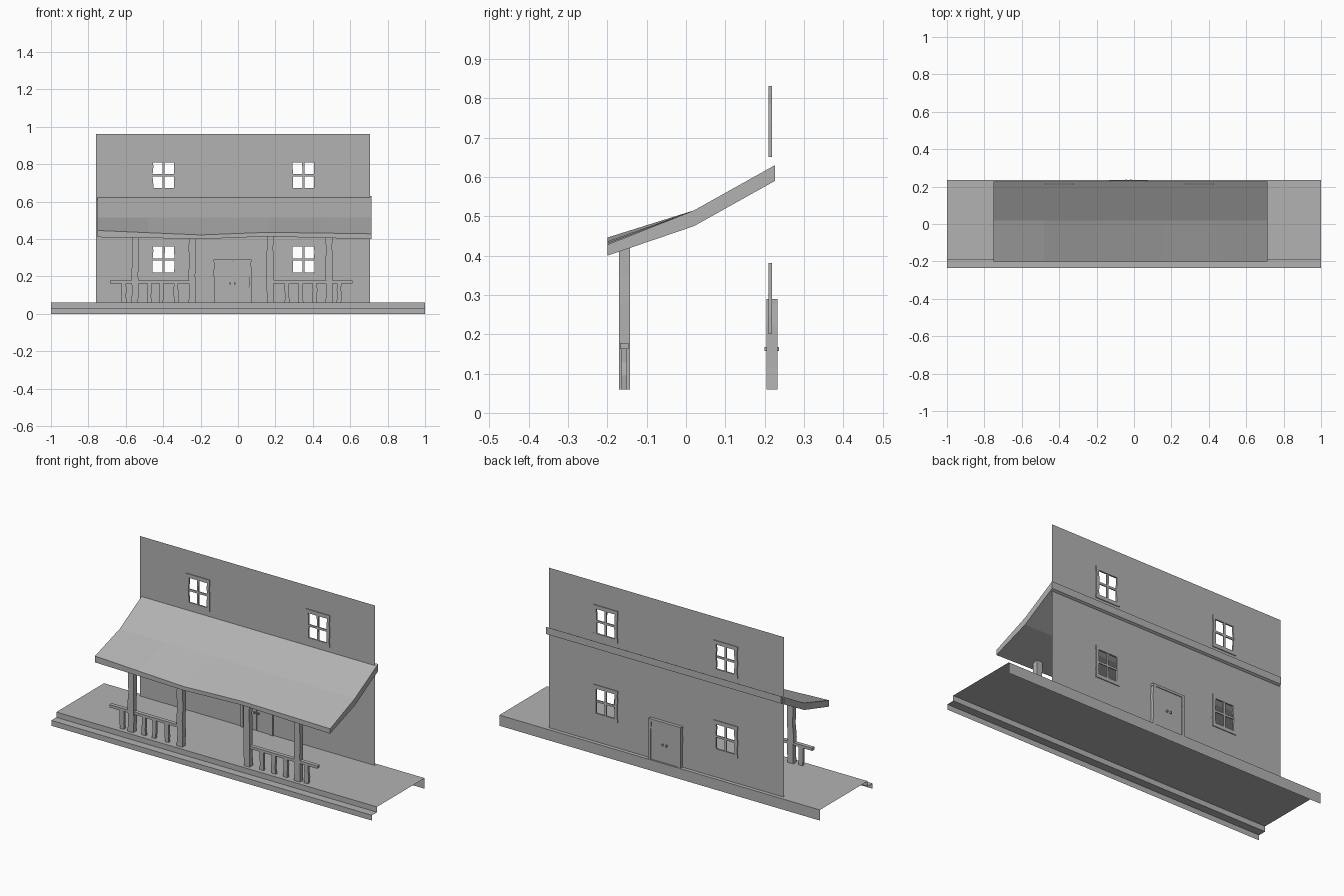
import bpy, bmesh, random
from mathutils import Vector

random.seed(4)
if "Cube" in bpy.data.objects:
    bpy.data.objects.remove(bpy.data.objects["Cube"])

grey = bpy.data.materials.new("plain_grey")
grey.use_nodes = True
GREY = (0.45, 0.45, 0.45, 1)
grey.diffuse_color = GREY
grey.node_tree.nodes["Principled BSDF"].inputs["Base Color"].default_value = GREY

WALL_Y = 0.214
FLOOR_Z = 0.06


def finish(name, bm):
    bmesh.ops.remove_doubles(bm, verts=bm.verts, dist=1e-5)
    bmesh.ops.recalc_face_normals(bm, faces=bm.faces)
    mesh = bpy.data.meshes.new(name)
    bm.to_mesh(mesh)
    bm.free()
    mesh.materials.append(grey)
    obj = bpy.data.objects.new(name, mesh)
    bpy.context.collection.objects.link(obj)
    return obj


def add_box(bm, x0, x1, y0, y1, z0, z1, wobble=0.0, rows=1):
    """Timber box, optionally split into rows along z with uneven sides."""
    rings = []
    for i in range(rows + 1):
        z = z0 + (z1 - z0) * i / rows
        dx = random.uniform(-wobble, wobble)
        w = random.uniform(-wobble, wobble) / 2
        rings.append([bm.verts.new((x, y, z)) for x, y in
                      ((x0 + dx - w, y0), (x1 + dx + w, y0),
                       (x1 + dx + w, y1), (x0 + dx - w, y1))])
    for a, b in zip(rings, rings[1:]):
        for k in range(4):
            n = (k + 1) % 4
            bm.faces.new((a[k], a[n], b[n], b[k]))
    bm.faces.new(rings[0][::-1])
    bm.faces.new(rings[-1])


# Porch floor: open sheet with a step along the front
bm = bmesh.new()
profile = [(0.235, 0), (0.235, FLOOR_Z), (-0.19, FLOOR_Z),
           (-0.19, 0.03), (-0.235, 0.03), (-0.235, 0)]
ends = [[bm.verts.new((x, y, z)) for y, z in profile] for x in (-1, 1)]
for i in range(len(profile) - 1):
    bm.faces.new((ends[0][i], ends[0][i + 1], ends[1][i + 1], ends[1][i]))
finish("porch_floor", bm)

# Wall: single sheet with four window openings
win_x = (-0.398, 0.35)
win_z = (0.291, 0.741)
HW, HH = 0.06, 0.072
xs = sorted([-0.76, 0.706] + [c + s * HW for c in win_x for s in (-1, 1)])
zs = sorted([FLOOR_Z, 0.962] + [c + s * HH for c in win_z for s in (-1, 1)])
bm = bmesh.new()
grid = [[bm.verts.new((x, WALL_Y, z)) for z in zs] for x in xs]
for i in range(len(xs) - 1):
    for j in range(len(zs) - 1):
        if not (i % 2 and j % 2):
            bm.faces.new((grid[i][j], grid[i + 1][j], grid[i + 1][j + 1], grid[i][j + 1]))
finish("house_wall", bm)

# Windows: uneven frame with crossing glazing bars
for cz, level in zip(win_z, ("lower", "upper")):
    for cx, side in zip(win_x, ("right", "left")):
        bm = bmesh.new()
        y0, y1 = 0.2095, 0.2185
        for s in (-1, 1):
            a, b = sorted((cx + s * 0.057, cx + s * 0.074))
            add_box(bm, a, b, y0, y1, cz - 0.086, cz + 0.086, 0.002, 4)
            a, b = sorted((cz + s * 0.069, cz + s * 0.09))
            add_box(bm, cx - 0.075, cx + 0.075, y0, y1, a, b)
        add_box(bm, cx - 0.006, cx + 0.006, 0.211, 0.217, cz - HH, cz + HH, 0.001, 2)
        add_box(bm, cx - HW, cx + HW, 0.2112, 0.2168, cz - 0.006, cz + 0.006)
        finish(f"{level}_{side}_window", bm)

# Double door with frame and knobs on both sides
DOOR_X = -0.029
bm = bmesh.new()
for s in (-1, 1):
    a, b = sorted((DOOR_X + s * 0.085, DOOR_X + s * 0.1))
    add_box(bm, a, b, 0.205, 0.233, FLOOR_Z, 0.28, 0.0015, 4)
add_box(bm, DOOR_X - 0.101, DOOR_X + 0.101, 0.205, 0.233, 0.277, 0.29)
finish("door_frame", bm)
for s, side in ((-1, "right"), (1, "left")):
    bm = bmesh.new()
    a, b = sorted((DOOR_X + s * 0.001, DOOR_X + s * 0.086))
    add_box(bm, a, b, 0.209, 0.229, FLOOR_Z + 0.002, 0.278)
    for y in (0.205, 0.232):
        k = DOOR_X + s * 0.012
        add_box(bm, k - 0.004, k + 0.004, y - 0.005, y + 0.005, 0.157, 0.167)
    finish(f"{side}_door", bm)

# Porch roof: bent slab with a sagging front edge
front = [(-0.752, 0.446, 0.41), (-0.48, 0.434, 0.406), (-0.2, 0.422, 0.4),
         (0.16, 0.436, 0.414), (0.45, 0.432, 0.406), (0.715, 0.428, 0.4)]
bm = bmesh.new()
sections = []
for x, top, low in front:
    sections.append([bm.verts.new((x, y, z)) for y, z in
                     ((-0.2, low), (0.02, 0.475), (0.226, 0.59),
                      (0.226, 0.63), (0.02, 0.515), (-0.2, top))])
for a, b in zip(sections, sections[1:]):
    for k in range(6):
        n = (k + 1) % 6
        bm.faces.new((a[k], a[n], b[n], b[k]))
for s in (sections[0], sections[-1]):
    bm.faces.new((s[0], s[1], s[4], s[5]))
    bm.faces.new((s[1], s[2], s[3], s[4]))
finish("porch_roof", bm)

# Posts holding the roof
for i, x in enumerate((-0.55, -0.245, 0.173, 0.487)):
    bm = bmesh.new()
    add_box(bm, x - 0.018, x + 0.018, -0.17, -0.142, FLOOR_Z, 0.425, 0.003, 5)
    finish(f"porch_post_{i + 1}", bm)

# Railings with uneven balusters
rails = (("right", -0.685, -0.25, (-0.61, -0.475, -0.41, -0.33)),
         ("left", 0.18, 0.612, (0.26, 0.335, 0.41, 0.54)))
for side, x0, x1, bars in rails:
    bm = bmesh.new()
    add_box(bm, x0, x1, -0.168, -0.146, 0.163, 0.178)
    for x in bars:
        add_box(bm, x - 0.012, x + 0.012, -0.164, -0.15, FLOOR_Z, 0.165, 0.003, 3)
    finish(f"{side}_railing", bm)
